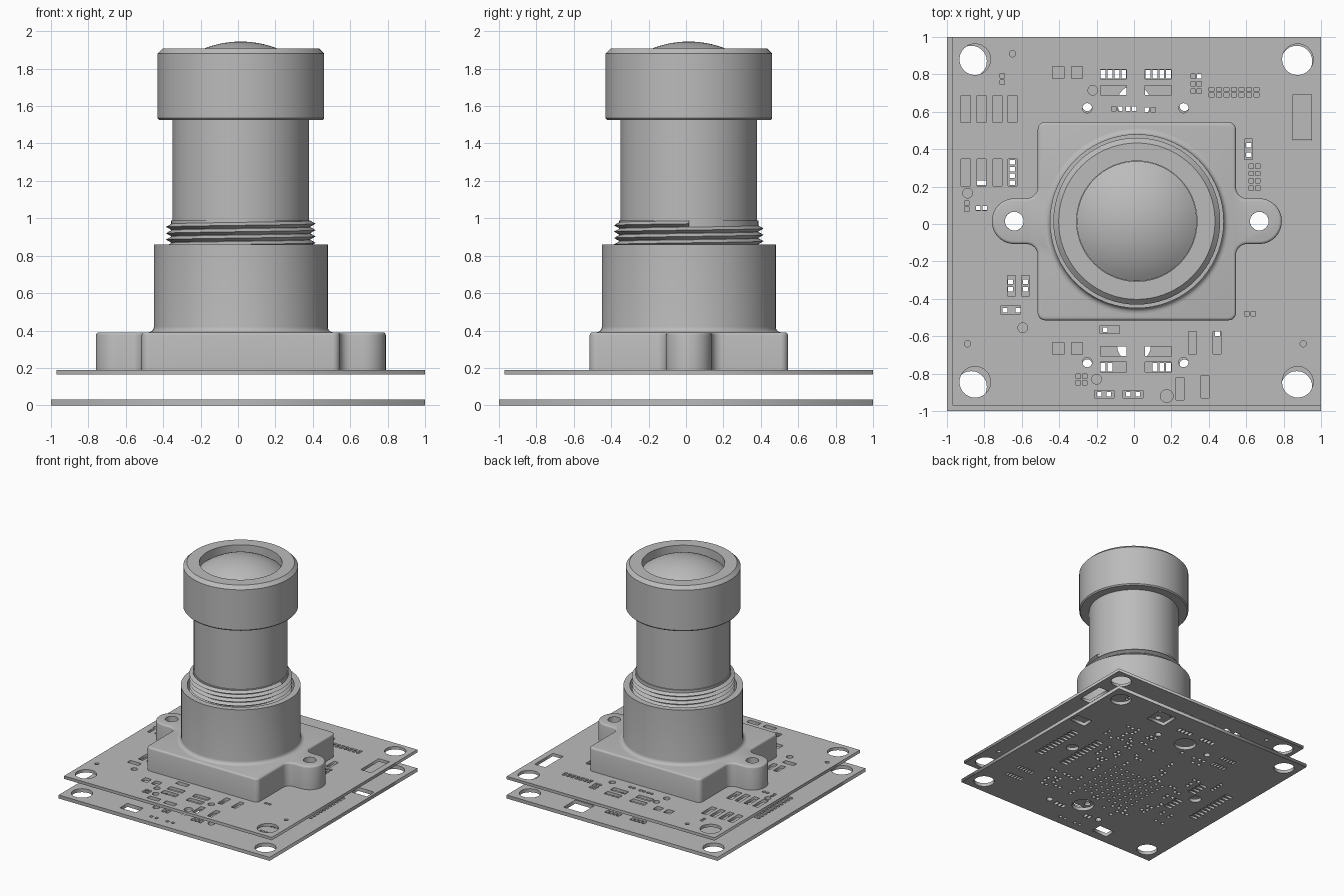
import bpy, bmesh, math, random
from mathutils import Vector

if "Cube" in bpy.data.objects:
    bpy.data.objects.remove(bpy.data.objects["Cube"])

grey = bpy.data.materials.new("plain grey")
grey.use_nodes = True
COLOUR = (0.5, 0.5, 0.5, 1)
grey.diffuse_color = COLOUR
grey.node_tree.nodes["Principled BSDF"].inputs["Base Color"].default_value = COLOUR
AXIS = Vector((0.015, 0.015, 0))   # optical axis
TAU = math.tau


def add_object(name, mesh, smooth=True):
    mesh.materials.clear()
    mesh.materials.append(grey)
    ob = bpy.data.objects.new(name, mesh)
    bpy.context.collection.objects.link(ob)
    if smooth:
        bpy.ops.object.select_all(action='DESELECT')
        ob.select_set(True)
        bpy.context.view_layer.objects.active = ob
        bpy.ops.object.shade_smooth_by_angle(angle=math.radians(35))
    return ob


def evaluated_mesh(ob):
    bpy.context.view_layer.update()
    deps = bpy.context.evaluated_depsgraph_get()
    return bpy.data.meshes.new_from_object(ob.evaluated_get(deps))


def tidy(mesh):
    bm = bmesh.new()
    bm.from_mesh(mesh)
    bmesh.ops.remove_doubles(bm, verts=bm.verts, dist=1e-5)
    bmesh.ops.recalc_face_normals(bm, faces=bm.faces)
    bm.to_mesh(mesh)
    bm.free()
    return mesh


def lathe(name, profile, steps=72, pitch=0, turns=1):
    """Spin (radius, height) points round the optical axis; a pitch makes a helix."""
    bm = bmesh.new()
    verts = [bm.verts.new((r, 0, z)) for r, z in profile]
    edges = [bm.edges.new(pair) for pair in zip(verts, verts[1:])]
    bmesh.ops.spin(bm, geom=verts + edges, cent=(0, 0, 0), axis=(0, 0, 1),
                   angle=TAU * turns, steps=steps * turns,
                   dvec=(0, 0, pitch / steps))
    bmesh.ops.translate(bm, verts=bm.verts, vec=AXIS)
    mesh = bpy.data.meshes.new(name)
    bm.to_mesh(mesh)
    bm.free()
    return add_object(name, tidy(mesh))


def circle(x, y, r, n=24):
    return [(x + r * math.cos(TAU * i / n), y + r * math.sin(TAU * i / n)) for i in range(n)]


class Board:
    """Flat sheet with a set of separate through-cuts."""

    def __init__(self, low, high):
        self.loops = [[(low, low), (high, low), (high, high), (low, high)]]
        self.boxes = []

    def cut(self, pts):
        xs, ys = zip(*pts)
        box = (min(xs), min(ys), max(xs), max(ys))
        gap = 0.006
        for b in self.boxes:
            if (box[0] < b[2] + gap and b[0] < box[2] + gap
                    and box[1] < b[3] + gap and b[1] < box[3] + gap):
                return
        self.boxes.append(box)
        self.loops.append(pts)

    def slots(self, places, w, h):
        for x, y in places:
            self.cut([(x + i * w / 2, y + j * h / 2) for i, j in ((-1, -1), (1, -1), (1, 1), (-1, 1))])

    def pads(self, places, upright=False, size=0.024, step=0.017):
        for x, y in places:
            dx, dy = (0, step) if upright else (step, 0)
            self.slots([(x - dx, y - dy), (x + dx, y + dy)], size, size)

    def holes(self, places, r, n=24):
        for x, y in places:
            self.cut(circle(x, y, r, n))

    def build(self, name, bottom, top):
        curve = bpy.data.curves.new(name, 'CURVE')
        curve.dimensions = '2D'
        curve.fill_mode = 'BOTH'
        curve.extrude = (top - bottom) / 2
        for pts in self.loops:
            s = curve.splines.new('POLY')
            s.points.add(len(pts) - 1)
            for p, (x, y) in zip(s.points, pts):
                p.co = (x, y, 0, 1)
            s.use_cyclic_u = True
        temp = bpy.data.objects.new("temp", curve)
        bpy.context.collection.objects.link(temp)
        mesh = tidy(evaluated_mesh(temp))
        bpy.data.objects.remove(temp)
        add_object(name, mesh, smooth=False).location.z = (top + bottom) / 2


def grid(xs, ys):
    return [(x, y) for x in xs for y in ys]


def span(a, b, n):
    return [a + (b - a) * i / (n - 1) for i in range(n)]


EARS = [(AXIS.x + s * 0.655, AXIS.y) for s in (-1, 1)]

# Upper board: corner holes, component openings and vias
up = Board(-0.97, 1)
up.holes(grid((-0.85, 0.875), (-0.845, 0.88)), 0.083, 48)
up.holes(EARS, 0.05)
up.slots(grid((-0.11, 0.13), (0.8, 0.715, -0.68, -0.765)), 0.14, 0.052)
up.slots(grid((-0.9, -0.815, -0.73, -0.65), (0.615, 0.275)), 0.05, 0.145)
up.slots(grid((-0.405, -0.305), (0.81, -0.665)), 0.06, 0.063)
up.slots([(0.9, 0.57)], 0.1, 0.245)
up.slots([(0.313, -0.635), (0.443, -0.635), (0.245, -0.88), (0.38, -0.87)], 0.042, 0.12)
up.slots([(0.613, 0.4), (-0.655, -0.33), (-0.58, -0.33)], 0.042, 0.11)
up.slots([(-0.13, -0.565), (-0.66, -0.46), (-0.16, -0.91), (-0.005, -0.91)], 0.105, 0.042)
up.slots(grid(span(0.415, 0.655, 7), (0.72, 0.69)), 0.026, 0.022)
up.pads(grid([0.333], (0.79, 0.75, 0.71)) + grid([0.645], span(0.19, 0.31, 4)))
up.pads([(0.62, -0.48), (-0.28, -0.815), (-0.28, -0.85), (-0.815, 0.085),
         (-0.09, 0.615), (-0.015, 0.615), (0.085, 0.61)])
up.pads([(-0.705, 0.775), (-0.895, 0.095)], upright=True)
up.holes([(-0.22, 0.715), (-0.25, 0.62), (0.265, 0.62), (-0.595, -0.555), (-0.89, 0.165),
          (-0.25, -0.74), (0.265, -0.74), (-0.2, -0.83)], 0.026)
up.holes([(-0.65, 0.91), (-0.89, -0.64), (0.905, -0.64)], 0.017)
up.holes([(0.175, -0.92)], 0.034)
up.build("upper_circuit_board", 0.165, 0.19)

# Lower board: connector rows, chip openings, pad field and loose pads
low = Board(-1, 1)
low.holes(grid((-0.87, 0.87), (-0.87, 0.87)), 0.083, 48)
low.holes(EARS, 0.05)
low.holes([(0, 0.65), (0, -0.65)], 0.09, 48)
low.holes(grid((-0.25, 0.27), (0.63, -0.75)), 0.026)
low.slots(grid((-0.82, -0.55, 0.56, 0.82), span(-0.22, 0.22, 11)), 0.075, 0.024)
low.slots(grid(span(-0.165, -0.055, 4) + span(0.075, 0.185, 4), (0.8, -0.765)), 0.026, 0.046)
low.slots([(-0.4, -0.87), (0.9, 0.4)], 0.15, 0.1)
low.slots([(0.42, 0.85)], 0.18, 0.16)
for s in (-1, 1):
    low.slots(grid(span(0.66, 0.8, 6), [-0.58 + s * 0.07]), 0.016, 0.05)
    low.slots(grid(span(-0.5, -0.38, 5), [0.61 + s * 0.06]), 0.016, 0.05)
low.slots(grid([-0.65], span(0.22, 0.33, 4)) + grid([0.613], (0.37, 0.42)), 0.03, 0.024)
low.slots(grid((-0.66, -0.58), (-0.31, -0.35)) + grid((-0.69, -0.62), [-0.46]), 0.028, 0.024)
low.pads(grid((-0.16, -0.005), [-0.91]) + [(0.92, 0.46), (-0.13, -0.565)], step=0.025)
low.slots(grid(span(-0.3, 0.2, 9), span(-0.45, 0, 8)), 0.024, 0.024)
random.seed(4)
for i in range(95):
    spot = (random.uniform(-0.5, 0.55), random.uniform(-0.6, 0.62))
    low.pads([spot], upright=i % 2 == 0, size=0.028, step=0.022)
low.build("lower_circuit_board", 0, 0.03)


# Mount foot: rounded square with two screw ears
def rounded(corners, steps=8):
    out = []
    for i, (x, y, r) in enumerate(corners):
        p = Vector((x, y))
        a = (Vector(corners[i - 1][:2]) - p).normalized() * r
        b = (Vector(corners[(i + 1) % len(corners)][:2]) - p).normalized() * r
        for k in range(steps + 1):
            t = k / steps * math.pi / 2
            out.append(p + a * (1 - math.sin(t)) + b * (1 - math.cos(t)))
    return out


half, ear, reach = 0.53, 0.122, 0.775
side = [(half, -half, 0.04), (half, -ear, 0.06), (reach, -ear, 0.12),
        (reach, ear, 0.12), (half, ear, 0.06), (half, half, 0.04)]
outline = rounded(side + [(-x, -y, r) for x, y, r in side])
bm = bmesh.new()
base = bm.faces.new([bm.verts.new((p.x, p.y, 0.19)) for p in outline])
top = bmesh.ops.extrude_face_region(bm, geom=[base])["geom"]
bmesh.ops.translate(bm, vec=(0, 0, 0.2), verts=[v for v in top if isinstance(v, bmesh.types.BMVert)])
rim = [e for e in bm.edges if all(v.co.z > 0.3 for v in e.verts)]
bmesh.ops.bevel(bm, geom=rim, offset=0.015, segments=3, profile=0.5, affect='EDGES')
bmesh.ops.remove_doubles(bm, verts=bm.verts, dist=1e-4)
bmesh.ops.translate(bm, verts=bm.verts, vec=AXIS)
bmesh.ops.recalc_face_normals(bm, faces=bm.faces)
foot_mesh = bpy.data.meshes.new("mount_foot")
bm.to_mesh(foot_mesh)
bm.free()
foot = add_object("mount_foot", foot_mesh, smooth=False)
cutters = []
for x, y in EARS:
    bpy.ops.mesh.primitive_cylinder_add(vertices=32, radius=0.05, depth=1, location=(x, y, 0.3))
    cutters.append(bpy.context.object)
    cutters[-1].hide_render = True
    mod = foot.modifiers.new("screw hole", 'BOOLEAN')
    mod.operation, mod.object = 'DIFFERENCE', cutters[-1]
drilled = evaluated_mesh(foot)
for ob in cutters + [foot]:
    bpy.data.objects.remove(ob)
add_object("mount_foot", drilled)

# Lens holder tube with a filleted root and open bore
fillet = [(0.495 - 0.03 * math.sin(t), 0.42 - 0.03 * math.cos(t)) for t in span(0, math.pi / 2, 6)]
lathe("lens_holder", [(0.4, 0.385)] + fillet + [(0.465, 0.86), (0.415, 0.86), (0.415, 0.7), (0, 0.7)])

# Threaded section: solid core wrapped by a helical ridge
lathe("thread_core", [(0, 0.7), (0.372, 0.7), (0.372, 0.988), (0.36, 0.99), (0, 0.99)])
pitch = 0.034
lathe("screw_thread", [(0.37, 0.716), (0.4, 0.716 + pitch / 2), (0.37, 0.716 + pitch)],
      pitch=pitch, turns=7)

# Barrel, front cap and domed lens
lathe("lens_barrel", [(0, 0.9), (0.365, 0.9), (0.365, 1.6), (0, 1.6)])
lathe("lens_cap", [(0.3, 1.525), (0.437, 1.525), (0.446, 1.535), (0.446, 1.88),
                   (0.418, 1.908), (0.322, 1.908), (0.322, 1.8), (0, 1.8)])
R, apex = 0.533, 1.945
dome = [(R * math.sin(t), apex - R + R * math.cos(t)) for t in span(0.645, 0, 12)]
lathe("front_lens", [(0.32, 1.8)] + dome)
